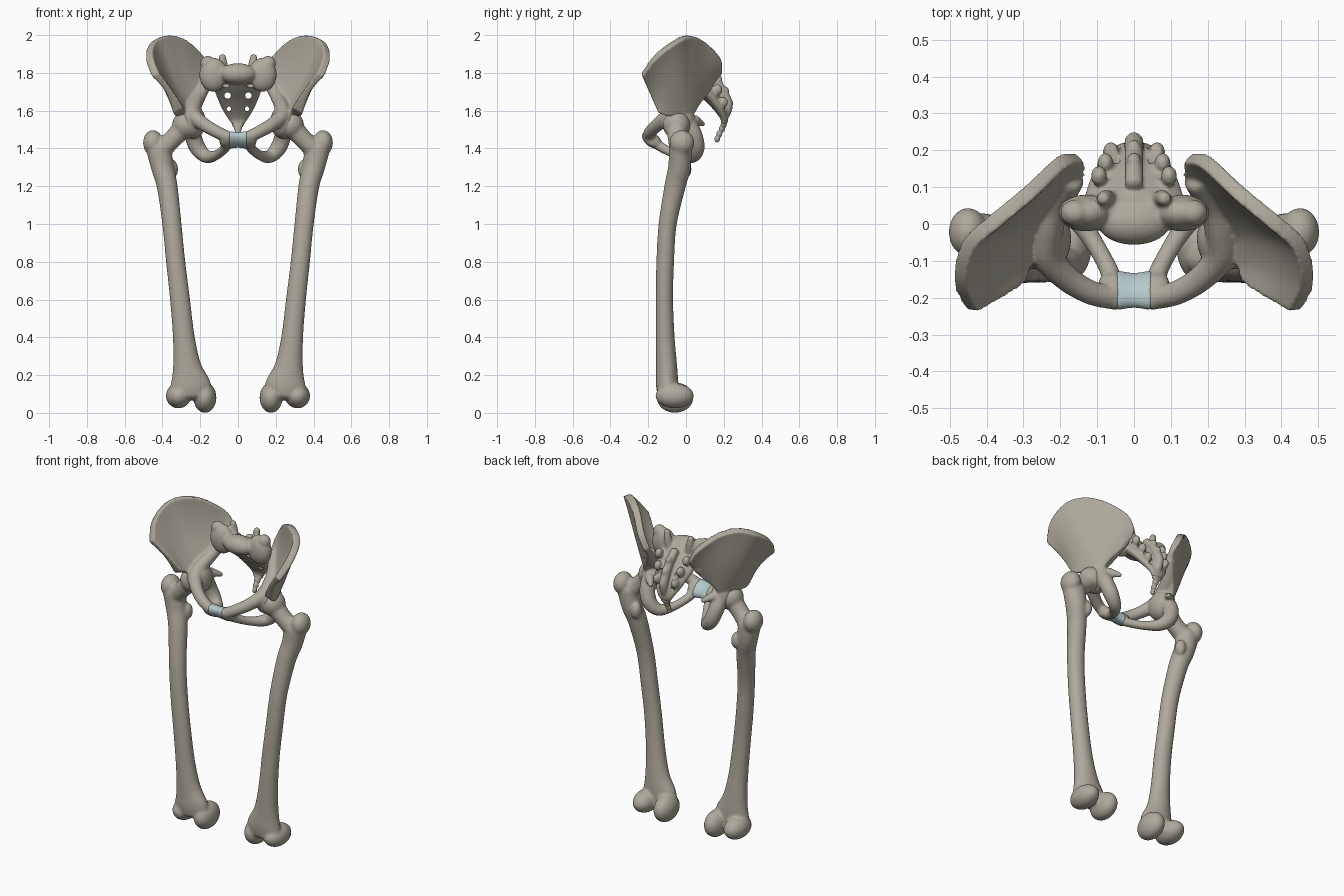
import bpy, bmesh, math
from mathutils import Vector, Matrix

cube = bpy.data.objects.get("Cube")
if cube:
    bpy.data.objects.remove(cube, do_unlink=True)


def make_material(name, rgb):
    mat = bpy.data.materials.new(name)
    mat.use_nodes = True
    mat.diffuse_color = (*rgb, 1)
    mat.node_tree.nodes["Principled BSDF"].inputs["Base Color"].default_value = (*rgb, 1)
    return mat


BONE = make_material("bone", (0.43, 0.40, 0.335))
CARTILAGE = make_material("cartilage", (0.46, 0.58, 0.60))


def spline(points, steps):
    """Smooth curve through tuples of any length."""
    out = []
    last = len(points) - 1
    for i in range(last):
        quad = [points[max(0, min(last, i + k))] for k in (-1, 0, 1, 2)]
        for j in range(steps):
            t = j / steps
            out.append([0.5 * (2 * b + (c - a) * t + (2 * a - 5 * b + 4 * c - d) * t * t
                               + (3 * b - a - 3 * c + d) * t ** 3)
                        for a, b, c, d in zip(*quad)])
    out.append(list(points[-1]))
    return out


def loft(bm, rings):
    """Closed skin over a row of rings."""
    rows = [[bm.verts.new(p) for p in ring] for ring in rings]
    n = len(rows[0])
    for lower, upper in zip(rows, rows[1:]):
        for i in range(n):
            j = (i + 1) % n
            bm.faces.new((lower[i], lower[j], upper[j], upper[i]))
    bm.faces.new(rows[0])
    bm.faces.new(rows[-1])


def tube(bm, points, sign=1, side=(1, 0, 0), steps=8, sides=24):
    """Round-ended tube; each point is x, y, z, radius along side, other radius."""
    pts = [p if len(p) == 5 else (*p, p[3]) for p in points]
    samples = spline(pts, steps)
    centres = [Vector(s[:3]) for s in samples]
    last = len(samples) - 1
    rings = []

    def ring(i, shift, scale):
        t = (centres[min(i + 1, last)] - centres[max(i - 1, 0)]).normalized()
        u = Vector(side)
        u = (u - t * u.dot(t)).normalized()
        v = t.cross(u)
        a, b = samples[i][3:]
        c = centres[i] + t * shift * 0.6 * min(a, b)
        loop = []
        for k in range(sides):
            w = math.tau * k / sides
            p = c + (u * a * math.cos(w) + v * b * math.sin(w)) * scale
            loop.append((p.x * sign, p.y, p.z))
        rings.append(loop)

    angles = [math.radians(d) for d in (80, 60, 40, 20)]
    for w in angles:
        ring(0, -math.sin(w), math.cos(w))
    for i in range(last + 1):
        ring(i, 0, 1)
    for w in reversed(angles):
        ring(last, math.sin(w), math.cos(w))
    loft(bm, rings)


def ball(bm, centre, radii, sign=1):
    x, y, z = centre
    place = Matrix.Translation((x * sign, y, z)) @ Matrix.Diagonal((*radii, 1))
    bmesh.ops.create_uvsphere(bm, u_segments=24, v_segments=16, radius=1, matrix=place)


def finish(name, bm, material, voxel=0, cutter=None, relax=6):
    """Turn the collected shapes into one fused, smooth object."""
    bmesh.ops.recalc_face_normals(bm, faces=bm.faces)
    for f in bm.faces:
        f.smooth = True
    mesh = bpy.data.meshes.new(name)
    bm.to_mesh(mesh)
    bm.free()
    mesh.materials.append(material)
    obj = bpy.data.objects.new(name, mesh)
    bpy.context.collection.objects.link(obj)
    if voxel:
        fuse = obj.modifiers.new("fuse", 'REMESH')
        fuse.mode = 'VOXEL'
        fuse.voxel_size = voxel
        fuse.use_smooth_shade = True
        blend = obj.modifiers.new("blend", 'SMOOTH')
        blend.factor = 0.5
        blend.iterations = relax
    if cutter:
        cut = obj.modifiers.new("holes", 'BOOLEAN')
        cut.operation = 'DIFFERENCE'
        cut.object = cutter
    return obj


def femur(name, s):
    bm = bmesh.new()
    # shaft
    tube(bm, [(.42, -.03, 1.40, .068, .06), (.40, -.035, 1.30, .06, .06),
              (.375, -.058, 1.2, .055, .056), (.35, -.097, 1.0, .051, .048),
              (.33, -.11, .8, .051, .047), (.307, -.114, .6, .053, .046),
              (.287, -.11, .4, .058, .05), (.27, -.103, .25, .075, .056),
              (.253, -.10, .15, .108, .059), (.25, -.10, .10, .108, .052)], s)
    # neck and head
    tube(bm, [(.42, -.03, 1.38, .055), (.35, -.045, 1.445, .05), (.29, -.05, 1.51, .055)], s)
    ball(bm, (.275, -.05, 1.525), (.074, .074, .074), s)
    # greater and lesser trochanters
    ball(bm, (.45, -.022, 1.43), (.053, .066, .067), s)
    ball(bm, (.347, -.005, 1.29), (.03, .035, .05), s)
    # lateral and medial condyles
    ball(bm, (.315, -.06, .09), (.067, .102, .066), s)
    ball(bm, (.175, -.058, .081), (.061, .098, .081), s)
    finish(name, bm, BONE, .008)


def hip_bone(name, s):
    bm = bmesh.new()
    # wing: a curved blade between the lower body and the crest
    crest = spline([(.44, -.235, 1.79), (.472, -.16, 1.89), (.45, -.06, 1.965), (.375, .01, 1.995),
                    (.285, .085, 1.97), (.195, .17, 1.885), (.148, .182, 1.80)], 8)
    base = spline([(.315, -.15, 1.60), (.305, -.11, 1.585), (.28, -.06, 1.57), (.26, -.02, 1.56),
                   (.235, .02, 1.585), (.20, .06, 1.65), (.168, .10, 1.70)], 8)
    crest, base = [Vector(p) for p in crest], [Vector(p) for p in base]
    middle = [(a + b) / 2 for a, b in zip(crest, base)]
    last = len(middle) - 1
    rings = []
    for i in range(last + 1):
        along = middle[min(i + 1, last)] - middle[max(i - 1, 0)]
        n = (crest[i] - base[i]).cross(along).normalized()
        belly = math.sin(math.pi * i / last)
        bend = Vector((.022 * belly - .018, .018 * belly, -.01 * belly))
        up, down = [], []
        for k in range(15):
            v = k / 14
            p = base[i].lerp(crest[i], v) + bend * math.sin(math.pi * v)
            h = .012 + .02 * (1 - v) ** 2 + .01 * v ** 4
            up.append(p + n * h)
            down.append(p - n * h)
        rings.append([(p.x * s, p.y, p.z) for p in up + down[::-1]])
    loft(bm, rings)
    # brim and upper pubic branch
    tube(bm, [(.17, .115, 1.745, .033), (.208, .05, 1.67, .035), (.232, -.02, 1.62, .04),
              (.235, -.085, 1.575, .042), (.185, -.145, 1.53, .036), (.12, -.185, 1.492, .033),
              (.06, -.20, 1.462, .032)], s)
    # socket around the femur head
    ball(bm, (.24, -.04, 1.54), (.07, .09, .09), s)
    # ischium and lower pubic branch
    tube(bm, [(.24, .0, 1.54, .05), (.238, .042, 1.47, .045), (.212, .055, 1.40, .043),
              (.165, .03, 1.357, .035), (.115, -.04, 1.365, .026), (.075, -.11, 1.395, .025),
              (.055, -.16, 1.425, .028)], s)
    # ischial spine
    tube(bm, [(.22, .045, 1.55, .028), (.178, .092, 1.528, .013)], s)
    # pubic body beside the joint
    tube(bm, [(.052, -.18, 1.445, .062, .038), (.078, -.18, 1.447, .05, .034)], s, (0, .8, -.6))
    finish(name, bm, BONE, .007, relax=5)


for label, s in (("left", 1), ("right", -1)):
    femur(label + "_femur", s)
    hip_bone(label + "_hip_bone", s)

# cartilage joint between the pubic bones
bm = bmesh.new()
tube(bm, [(-.04, -.18, 1.445, .06, .036), (0, -.18, 1.445, .054, .032),
          (.04, -.18, 1.445, .06, .036)], side=(0, .8, -.6))
finish("pubic_cartilage", bm, CARTILAGE)

# cutter for the paired sacral openings
bm = bmesh.new()
for s in (1, -1):
    for x, z, r in ((.055, 1.68, .017), (.048, 1.61, .012)):
        place = Matrix.Translation((x * s, .15, z)) @ Matrix.Rotation(math.pi / 2, 4, 'X')
        bmesh.ops.create_cone(bm, cap_ends=True, segments=20, radius1=r, radius2=r,
                              depth=.5, matrix=place)
    ball(bm, (.065, .025, 1.735), (.022, .03, .014), s)
holes = finish("sacrum_hole_cutter", bm, BONE)
holes.hide_render = True
holes.hide_set(True)

# sacrum
bm = bmesh.new()
tube(bm, [(0, .02, 1.80, .14, .05), (0, .07, 1.745, .135, .048), (0, .13, 1.68, .115, .04),
          (0, .18, 1.61, .085, .03), (0, .203, 1.56, .055, .021), (0, .20, 1.53, .035, .015)])
ball(bm, (0, .005, 1.795), (.10, .062, .056))
for s in (1, -1):
    # side wings and upper joint processes
    ball(bm, (.13, .03, 1.79), (.075, .05, .09), s)
    ball(bm, (.16, .03, 1.85), (.04, .036, .04), s)
    tube(bm, [(.07, .065, 1.80, .026), (.078, .07, 1.85, .022), (.083, .068, 1.888, .018)], s)
    # rear side ridge
    for y, z in ((.13, 1.77), (.165, 1.71), (.195, 1.645)):
        ball(bm, (.095 - (y - .13) * .5, y, z), (.022, .028, .03), s)
# rear middle ridge
tube(bm, [(0, .11, 1.80, .025), (0, .165, 1.745, .025), (0, .205, 1.68, .026),
          (0, .222, 1.63, .026), (0, .215, 1.58, .02)])
for y, z in ((.17, 1.765), (.205, 1.705), (.227, 1.64)):
    ball(bm, (0, y, z), (.02, .024, .024))
finish("sacrum", bm, BONE, .007, cutter=holes, relax=4)

# tailbone
bm = bmesh.new()
for y, z, r in ((.20, 1.527, .034), (.19, 1.503, .021), (.176, 1.476, .017), (.165, 1.45, .013)):
    ball(bm, (0, y, z), (r, .016, .019))
finish("tailbone", bm, BONE, .005, relax=2)
